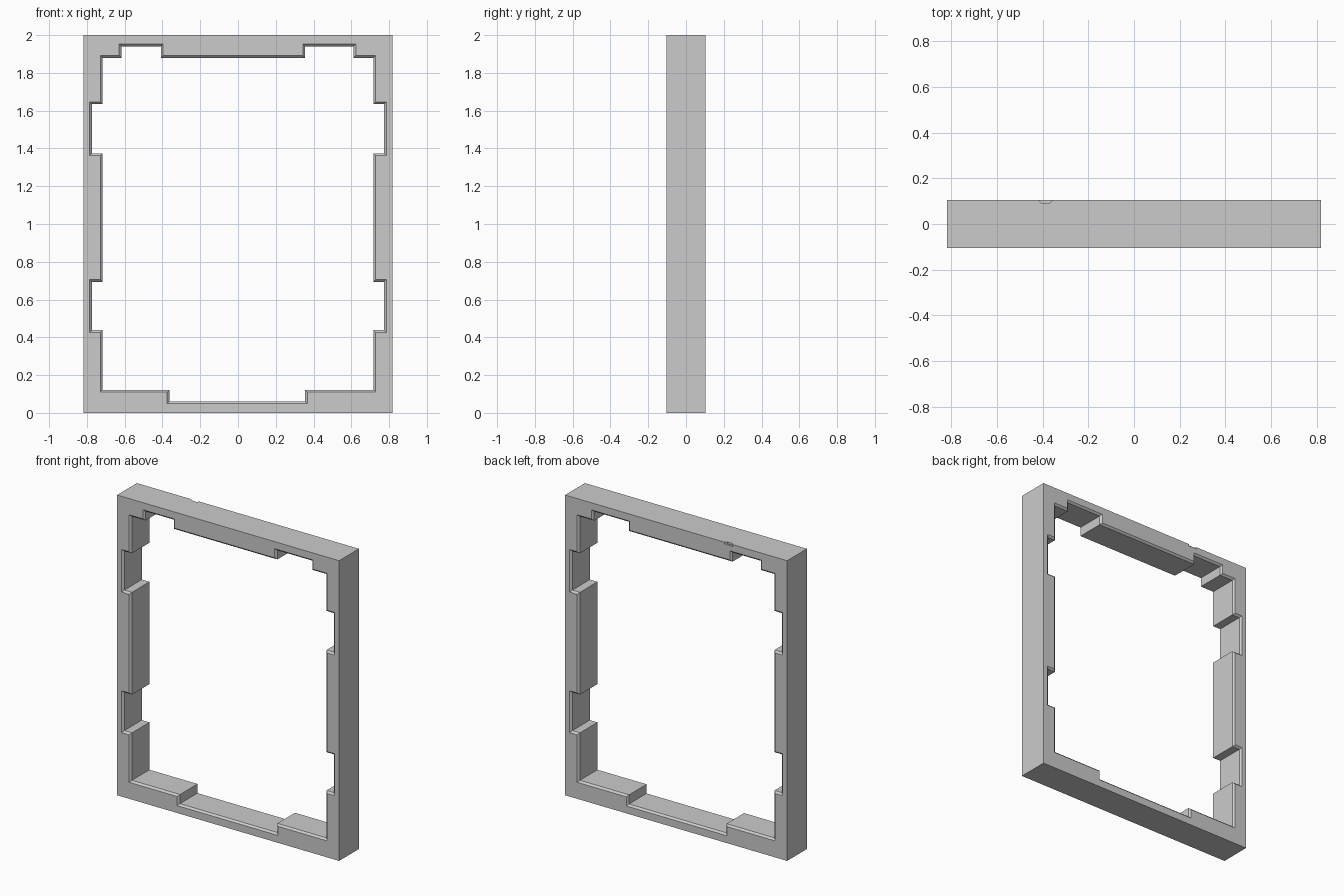
import bpy, bmesh
from mathutils import Vector

if "Cube" in bpy.data.objects:
    bpy.data.objects.remove(bpy.data.objects["Cube"])

HALF_W, HEIGHT, HALF_D = 0.818, 2.0, 0.104
CHAMFER = 0.012


def make_object(name, bm):
    bmesh.ops.recalc_face_normals(bm, faces=bm.faces[:])
    mesh = bpy.data.meshes.new(name)
    bm.to_mesh(mesh)
    bm.free()
    obj = bpy.data.objects.new(name, mesh)
    bpy.context.collection.objects.link(obj)
    return obj


def loft(name, rings):
    """Closed solid through matching rings of 3D points."""
    bm = bmesh.new()
    loops = [[bm.verts.new(p) for p in ring] for ring in rings]
    for a, b in zip(loops, loops[1:]):
        for i in range(len(a)):
            j = (i + 1) % len(a)
            bm.faces.new((a[i], a[j], b[j], b[i]))
    bm.faces.new(loops[0])
    bm.faces.new(loops[-1])
    return make_object(name, bm)


def grow(points, amount):
    """Push a counter-clockwise right-angled outline outwards."""
    out = []
    for i, p in enumerate(points):
        p = Vector(p)
        d1 = (p - Vector(points[i - 1])).normalized()
        d2 = (Vector(points[(i + 1) % len(points)]) - p).normalized()
        d = d1 + d2
        out.append(p + Vector((d.y, -d.x)) * amount)
    return out


def cut(target, cutter):
    mod = target.modifiers.new(cutter.name, 'BOOLEAN')
    mod.operation = 'DIFFERENCE'
    mod.solver = 'EXACT'
    mod.object = cutter
    cutter.hide_render = True
    cutter.hide_set(True)


# Outer block of the frame
outline = [(-HALF_W, 0), (HALF_W, 0), (HALF_W, HEIGHT), (-HALF_W, HEIGHT)]
frame = loft("frame", [[(x, y, z) for x, z in outline] for y in (-HALF_D, HALF_D)])

# Stepped opening: bottom recess, two notches per side, two notches on top
IN, OUT = 0.717, 0.773
side = [(IN, 0.438), (OUT, 0.438), (OUT, 0.693), (IN, 0.693),
        (IN, 1.374), (OUT, 1.374), (OUT, 1.634), (IN, 1.634)]
bottom = [(-IN, 0.122), (-0.363, 0.122), (-0.363, 0.061),
          (0.355, 0.061), (0.355, 0.122), (IN, 0.122)]
top = [(IN, 1.88), (0.612, 1.88), (0.612, 1.941), (0.355, 1.941), (0.355, 1.88),
       (-0.408, 1.88), (-0.408, 1.941), (-0.617, 1.941), (-0.617, 1.88), (-IN, 1.88)]
opening = bottom + side + top + [(-x, z) for x, z in reversed(side)]

# Opening cutter flares at both faces to chamfer the rim
extra = 0.006
steps = [(-HALF_D - extra, CHAMFER + extra), (-HALF_D + CHAMFER, 0),
         (HALF_D - CHAMFER, 0), (HALF_D + extra, CHAMFER + extra)]
cut(frame, loft("opening_cutter",
                [[(x, y, z) for x, z in grow(opening, g)] for y, g in steps]))

# Small thumb nick in the rear top edge
nick = [(-0.418, HALF_D), (-0.405, HALF_D - 0.013),
        (-0.369, HALF_D - 0.013), (-0.356, HALF_D)]
nick = [(-0.418, HALF_D + 0.02)] + nick + [(-0.356, HALF_D + 0.02)]
cut(frame, loft("nick_cutter", [[(x, y, z) for x, y in nick]
                                for z in (HEIGHT - 0.012, HEIGHT + 0.02)]))
